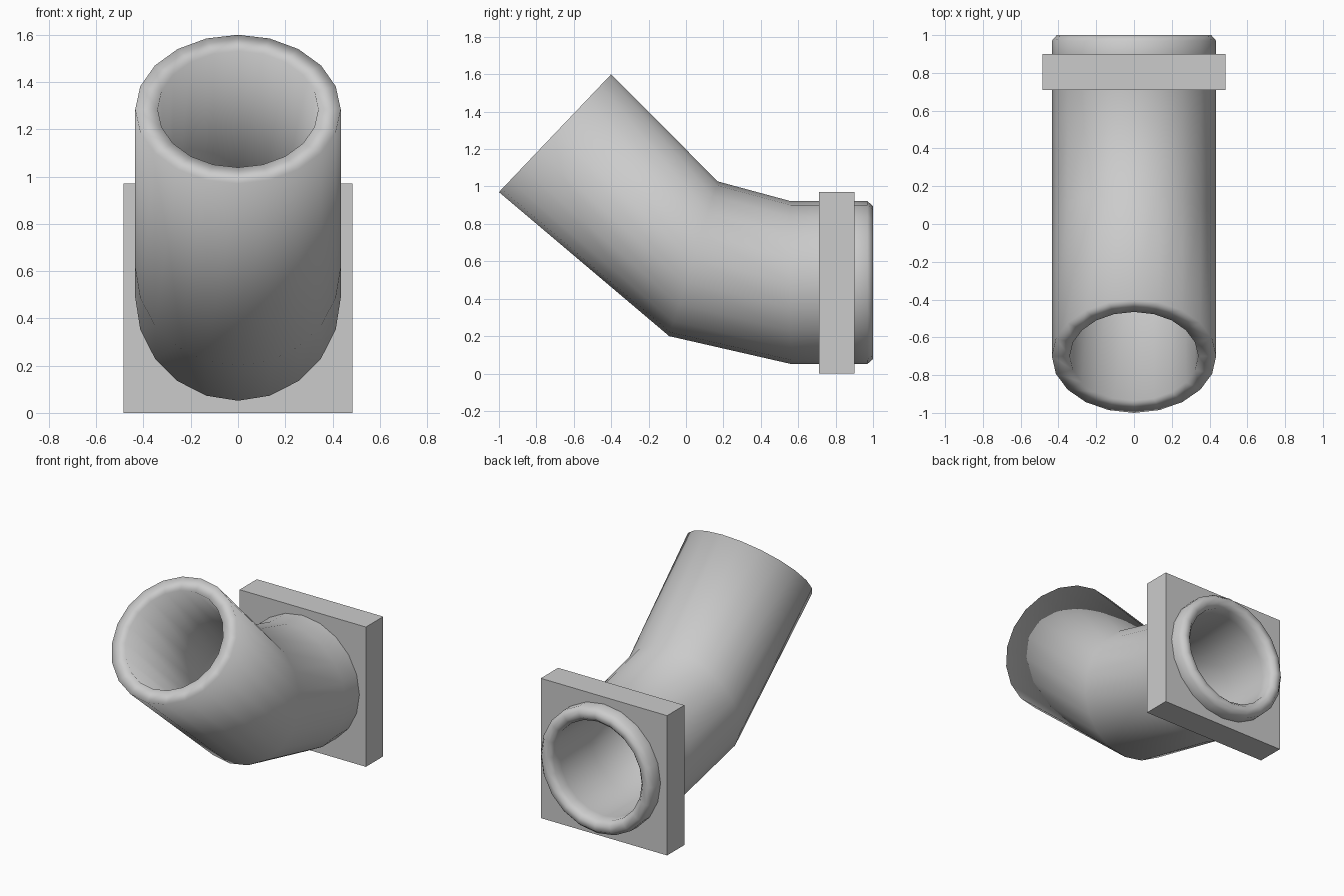
import bpy, bmesh
from math import sin, cos, pi
from mathutils import Vector

if "Cube" in bpy.data.objects:
    bpy.data.objects.remove(bpy.data.objects["Cube"])

SIDES = 20
R = 0.435          # outer radius
BORE = 0.34 / R    # bore radius as a share of the outer one
ZC = 0.4865        # axis height of the straight end


def straight(y, scale=1.0):
    """Upright ring: centre, half-height vector, width radius."""
    return Vector((0, y, ZC)), Vector((0, 0, R)) * scale, R * scale


def tilted(top, bottom, scale=1.0):
    """Leaning ring given by its top and bottom (y, z) points."""
    t, b = Vector((0, *top)), Vector((0, *bottom))
    return (t + b) / 2, (t - b) / 2 * scale, R * scale


MOUTH = ((-0.40, 1.60), (-1.0, 0.97))
BEND = ((0.17, 1.027), (-0.09, 0.20))

# Outer wall, rounded lip, then back along the bore
sections = [
    tilted(*MOUTH), tilted(*BEND),
    straight(0.56), straight(0.71), straight(0.90),
    straight(0.97), straight(1.0, 0.94), straight(1.0, 0.845),
    straight(0.97, BORE), straight(0.90, BORE), straight(0.56, BORE),
    tilted(*BEND, BORE), tilted(*MOUTH, BORE),
]

# Bent pipe: rings joined in a closed loop
bm = bmesh.new()
rings = []
for centre, up, width in sections:
    rings.append([bm.verts.new(centre + up * cos(a) + Vector((width * sin(a), 0, 0)))
                  for a in (2 * pi * i / SIDES for i in range(SIDES))])
for k, ring in enumerate(rings):
    nxt = rings[(k + 1) % len(rings)]
    for i in range(SIDES):
        j = (i + 1) % SIDES
        bm.faces.new((ring[i], ring[j], nxt[j], nxt[i])).smooth = True
bmesh.ops.recalc_face_normals(bm, faces=bm.faces)
mesh = bpy.data.meshes.new("bent_pipe")
bm.to_mesh(mesh)
bm.free()
bpy.context.collection.objects.link(bpy.data.objects.new("bent_pipe", mesh))

# Square flange around the straight end
bpy.ops.mesh.primitive_cube_add(size=1, location=(0, 0.805, 0.485))
flange = bpy.context.object
flange.name = "square_flange"
flange.scale = (0.97, 0.19, 0.97)
bpy.ops.object.transform_apply(location=False, rotation=False, scale=True)

# Hole for the pipe, cut just inside the pipe wall
bpy.ops.mesh.primitive_cylinder_add(vertices=SIDES, radius=0.40, depth=0.6,
                                    location=(0, 0.805, ZC), rotation=(pi / 2, 0, 0))
cutter = bpy.context.object
cutter.name = "flange_hole_cutter"
cutter.hide_render = True
cut = flange.modifiers.new("pipe_hole", 'BOOLEAN')
cut.operation = 'DIFFERENCE'
cut.solver = 'EXACT'
cut.object = cutter
bpy.context.view_layer.objects.active = flange
bpy.ops.object.modifier_apply(modifier=cut.name)
bpy.data.objects.remove(cutter)
